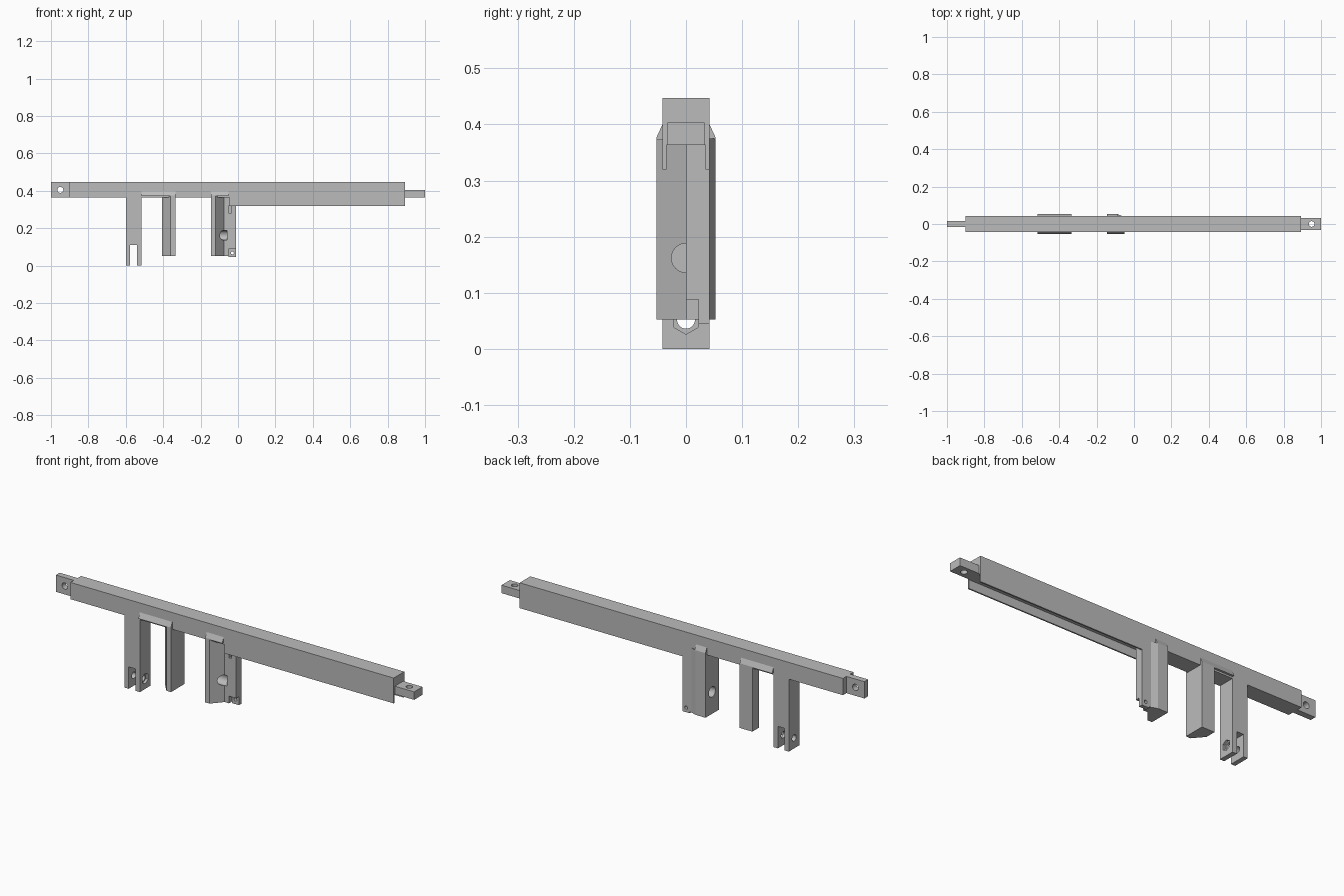
import bpy
import bmesh
import math
from mathutils import Matrix, Vector

old = bpy.data.objects.get("Cube")
if old:
    bpy.data.objects.remove(old)

# Single plain material
grey = bpy.data.materials.new("light_grey")
grey.use_nodes = True
COLOUR = (0.5, 0.5, 0.5, 1)
grey.diffuse_color = COLOUR
grey.node_tree.nodes["Principled BSDF"].inputs["Base Color"].default_value = COLOUR


def finish(name, bm):
    bmesh.ops.recalc_face_normals(bm, faces=bm.faces)
    mesh = bpy.data.meshes.new(name)
    bm.to_mesh(mesh)
    bm.free()
    mesh.materials.append(grey)
    obj = bpy.data.objects.new(name, mesh)
    bpy.context.collection.objects.link(obj)
    return obj


def prism(name, points, axis, start, end):
    """Extrude a flat profile along the x or z axis."""
    bm = bmesh.new()
    place = (lambda a, b: (start, a, b)) if axis == "x" else (lambda a, b: (a, b, start))
    face = bm.faces.new([bm.verts.new(place(a, b)) for a, b in points])
    out = bmesh.ops.extrude_face_region(bm, geom=[face])
    step = Vector((end - start, 0, 0)) if axis == "x" else Vector((0, 0, end - start))
    bmesh.ops.translate(bm, vec=step, verts=[v for v in out["geom"] if isinstance(v, bmesh.types.BMVert)])
    return finish(name, bm)


def box(name, x, y, z):
    return prism(name, [(x[0], y[0]), (x[1], y[0]), (x[1], y[1]), (x[0], y[1])], "z", *z)


def rod(name, centre, axis, radius, length, sides=32):
    bm = bmesh.new()
    turn = {"x": Matrix.Rotation(math.pi / 2, 4, "Y"),
            "y": Matrix.Rotation(math.pi / 2, 4, "X"),
            "z": Matrix.Identity(4)}[axis]
    bmesh.ops.create_cone(bm, cap_ends=True, segments=sides, radius1=radius, radius2=radius,
                          depth=length, matrix=Matrix.Translation(centre) @ turn)
    return finish(name, bm)


def cut(part, *cutters):
    for cutter in cutters:
        mod = part.modifiers.new("cut", "BOOLEAN")
        mod.operation = "DIFFERENCE"
        mod.solver = "EXACT"
        mod.object = cutter
        bpy.context.view_layer.objects.active = part
        bpy.ops.object.modifier_apply(modifier=mod.name)
        bpy.data.objects.remove(cutter)


W = 0.042      # half width of the bar
P = 0.053      # half width of the posts
BASE = 0.363   # underside of the bar
TOP = 0.447

# Long bar whose right part is a downward channel
box("bar_left", (-0.9, -0.045), (-W, W), (BASE, TOP))
channel = [(-W, 0.32), (-W, TOP), (W, TOP), (W, 0.32),
           (0.035, 0.32), (0.035, BASE), (-0.035, BASE), (-0.035, 0.32)]
prism("bar_channel", channel, "x", -0.045, 0.893)

# End tongues with pin holes
left_tongue = box("left_tongue", (-1, -0.9), (-0.015, 0.015), (BASE, TOP))
cut(left_tongue, rod("pin", (-0.95, 0, 0.405), "y", 0.016, 0.2))
right_tongue = box("right_tongue", (0.893, 1), (-0.033, 0.033), (BASE, 0.403))
cut(right_tongue, rod("pin", (0.95, 0, 0.385), "z", 0.015, 0.2))

# Forked post with an axle hole and a hexagonal nut pocket
fork = box("fork_post", (-0.6, -0.515), (-W, W), (0, BASE))
cut(fork,
    box("slot", (-0.577, -0.539), (-0.1, 0.1), (-0.05, 0.11)),
    rod("axle", (-0.56, 0, 0.052), "x", 0.016, 0.2))
pocket = rod("nut", (-0.515, 0, 0.052), "x", 0.026, 0.024, 6)
pocket.data.transform(Matrix.Translation((0, 0, 0.052)) @ Matrix.Rotation(math.pi / 6, 4, "X")
                      @ Matrix.Translation((0, 0, -0.052)))
cut(fork, pocket)

# Middle post with one bevelled corner
middle = [(-0.405, 0), (-0.36, -P), (-0.335, -P), (-0.335, P), (-0.405, P)]
prism("middle_post", middle, "z", 0.052, 0.375)

# Latch post with a bevelled front, a socket and a screw tab
latch = [(-0.145, -P), (-0.12, -P), (-0.075, 0), (-0.01, 0),
         (-0.01, W), (-0.06, W), (-0.09, P), (-0.145, P)]
post = prism("latch_post", latch, "z", 0.052, 0.375)
cut(post,
    rod("socket", (-0.12, 0, 0.162), "x", 0.026, 0.12),
    box("tab_space", (-0.05, 0.01), (-0.02, 0.022), (0.03, 0.088)),
    box("small_slot", (-0.05, -0.035), (-0.02, 0.02), (0.28, 0.32)),
    rod("screw", (-0.03, 0, 0.068), "y", 0.008, 0.2))
tab = box("screw_tab", (-0.05, -0.01), (0.022, W), (0.045, 0.052))

# Sloped ledges along both sides of the bar above the posts
for side, label in ((-1, "front"), (1, "back")):
    ledge = [(side * 0.03, 0.372), (side * P, 0.372), (side * P, 0.376),
             (side * W, 0.4), (side * 0.03, 0.4)]
    prism(label + "_middle_ledge", ledge, "x", -0.515, -0.335)
    prism(label + "_latch_ledge", ledge, "x", -0.145, -0.05 if side < 0 else -0.085)
